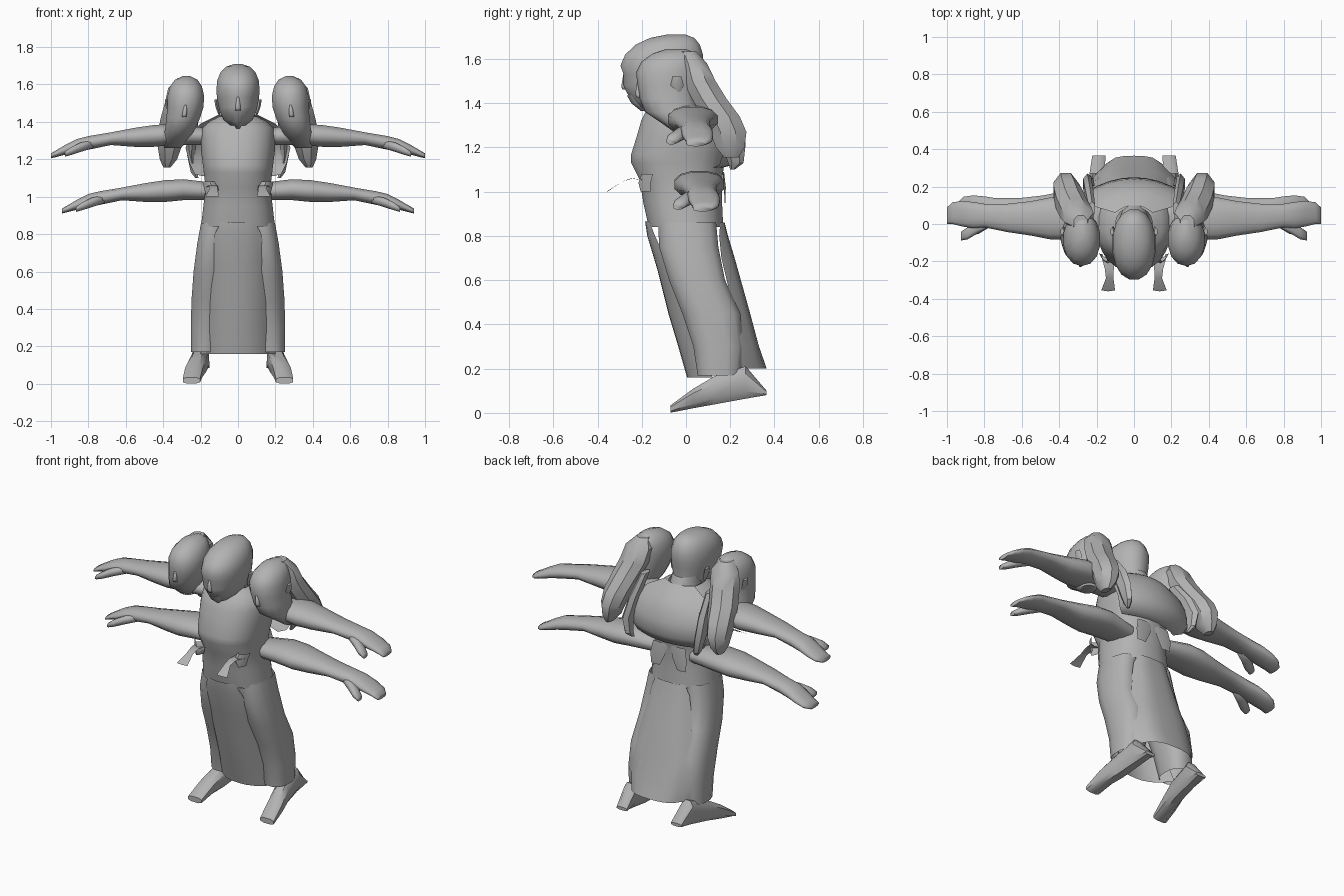
import bpy, bmesh, math

GREY = bpy.data.materials.new("plain grey")
GREY.diffuse_color = (0.45, 0.45, 0.45, 1)


def finish(name, bm, angle=50):
    bmesh.ops.recalc_face_normals(bm, faces=bm.faces)
    me = bpy.data.meshes.new(name)
    bm.to_mesh(me)
    bm.free()
    me.materials.append(GREY)
    for p in me.polygons:
        p.use_smooth = True
    me.set_sharp_from_angle(angle=math.radians(angle))
    ob = bpy.data.objects.new(name, me)
    bpy.context.collection.objects.link(ob)
    return ob


def loft(name, rings, axis, n=12, square=1.0, angle=50, caps=True):
    """Rings are (position along axis, min u, max u, min v, max v)."""
    bm = bmesh.new()
    loops = []
    for p, u0, u1, v0, v1 in rings:
        loop = []
        for i in range(n):
            a = 2 * math.pi * (i + 0.5) / n
            c, s = math.cos(a), math.sin(a)
            u = (u0 + u1) / 2 + (u1 - u0) / 2 * math.copysign(abs(c) ** square, c)
            v = (v0 + v1) / 2 + (v1 - v0) / 2 * math.copysign(abs(s) ** square, s)
            co = {"X": (p, u, v), "Y": (u, p, v), "Z": (u, v, p)}[axis]
            loop.append(bm.verts.new(co))
        loops.append(loop)
    for a, b in zip(loops, loops[1:]):
        for i in range(n):
            j = (i + 1) % n
            bm.faces.new((a[i], a[j], b[j], b[i]))
    if caps:
        bm.faces.new(loops[0])
        bm.faces.new(loops[-1])
    return finish(name, bm, angle)


def upright(name, rows, **kw):
    """Rows are (z, front y, back y, centre x, half width)."""
    return loft(name, [(z, x - w, x + w, f, b) for z, f, b, x, w in rows], "Z", **kw)


def sheet(name, rows, cols=8, power=2):
    """Curved cloth: rows are (z, middle y, edge y, centre x, half width)."""
    bm = bmesh.new()
    grid = []
    for z, ym, ye, x, w in rows:
        ts = [2 * i / cols - 1 for i in range(cols + 1)]
        grid.append([bm.verts.new((x + w * t, ym + (ye - ym) * abs(t) ** power, z)) for t in ts])
    for a, b in zip(grid, grid[1:]):
        for i in range(cols):
            bm.faces.new((a[i], a[i + 1], b[i + 1], b[i]))
    return finish(name, bm)


def mirrored(ob):
    """Copy a part to the other side of x = 0."""
    me = ob.data.copy()
    for v in me.vertices:
        v.co.x *= -1
    me.flip_normals()
    twin = bpy.data.objects.new(ob.name + "_mirrored", me)
    bpy.context.collection.objects.link(twin)


# torso and neck
upright("torso", [
    (1.43, -.12, .09, 0, .10), (1.405, -.15, .14, 0, .15), (1.37, -.18, .18, 0, .19),
    (1.32, -.205, .205, 0, .20), (1.25, -.225, .21, 0, .20), (1.17, -.25, .19, 0, .19),
    (1.13, -.25, .175, 0, .185), (1.05, -.21, .165, 0, .175), (.95, -.195, .165, 0, .187),
    (.84, -.17, .17, 0, .20)], n=20, square=.85, angle=60, caps=False)
upright("neck", [(1.42, -.13, .11, 0, .085), (1.48, -.10, .08, 0, .08)], caps=False)

# mantle over the upper back
sheet("mantle", [(1.44, .10, .06, 0, .10), (1.39, .17, .09, 0, .20), (1.33, .215, .12, 0, .26),
                 (1.26, .24, .15, 0, .28), (1.18, .25, .17, 0, .26), (1.12, .21, .15, 0, .23),
                 (1.11, .17, .12, 0, .19)])

# front and back robe panels
sheet("front_panel", [(.865, -.185, -.165, 0, .09), (.80, -.175, -.14, 0, .125),
                      (.65, -.13, -.07, 0, .155), (.45, -.08, .02, 0, .18),
                      (.30, -.035, .07, 0, .185), (.16, .005, .12, 0, .20)], power=2.5)
sheet("back_panel", [(.86, .175, .155, 0, .10), (.80, .19, .15, 0, .13), (.70, .22, .16, 0, .15),
                     (.45, .29, .22, 0, .205), (.30, .33, .25, 0, .22),
                     (.20, .365, .25, 0, .20)], power=3.5)

# middle head
upright("middle_head", [
    (1.38, -.21, -.04, 0, .045), (1.41, -.245, .05, 0, .078), (1.45, -.272, .07, 0, .098),
    (1.48, -.285, .07, 0, .105), (1.53, -.285, .075, 0, .115), (1.57, -.30, .08, 0, .117),
    (1.62, -.278, .08, 0, .114), (1.665, -.23, .065, 0, .095), (1.695, -.165, .04, 0, .065),
    (1.71, -.09, 0, 0, .02)], n=16, square=.93, angle=80)
upright("middle_nose", [(1.462, -.288, -.26, 0, .016), (1.475, -.294, -.26, 0, .015),
                        (1.54, -.283, -.26, 0, .01)], n=8, angle=89)
upright("beard", [(1.365, -.205, -.175, 0, .01), (1.40, -.25, -.17, 0, .035),
                  (1.435, -.27, -.2, 0, .045)], n=8)

paired = []
EAR = [(1.44, -.05, -.03, .100, .006), (1.48, -.07, -.01, .112, .010), (1.52, -.06, -.02, .118, .010)]
paired.append(upright("middle_ear", EAR, n=6))
paired.append(upright("side_ear", [(z, f, b, x + .265, w) for z, f, b, x, w in EAR], n=6))

# side head with neck leaning outward, and hanging hair
paired.append(upright("side_head", [
    (1.26, -.04, .06, .35, .045), (1.31, -.11, .06, .33, .07), (1.36, -.185, .05, .31, .082),
    (1.42, -.21, .05, .293, .092), (1.48, -.22, .05, .281, .099), (1.54, -.225, .06, .279, .10),
    (1.59, -.20, .06, .278, .087), (1.625, -.15, .045, .277, .062),
    (1.645, -.09, 0, .275, .02)], n=14, square=.93, angle=80))
paired.append(upright("side_nose", [(1.425, -.225, -.19, .287, .014), (1.44, -.231, -.19, .286, .013),
                                    (1.49, -.224, -.19, .281, .009)], n=8, angle=89))
paired.append(upright("side_hair", [
    (1.635, -.04, .05, .285, .04), (1.58, -.03, .10, .295, .085), (1.50, -.02, .14, .31, .088),
    (1.42, .02, .19, .335, .085), (1.34, .07, .25, .355, .08), (1.27, .10, .28, .365, .07),
    (1.20, .13, .27, .372, .05), (1.155, .17, .24, .38, .02)], n=8, angle=35))
paired.append(upright("inner_lock", [
    (1.45, .04, .12, .225, .02), (1.33, .10, .22, .24, .025), (1.22, .16, .27, .25, .025),
    (1.13, .19, .26, .235, .02), (1.10, .20, .22, .22, .01)], n=6, angle=35))

# two arms per side, each with a thumb
ARM = [(.18, -.06, .11, 1.275, 1.37), (.35, -.085, .145, 1.275, 1.39), (.45, -.085, .145, 1.265, 1.385),
       (.55, -.065, .125, 1.265, 1.37), (.68, -.045, .11, 1.275, 1.345), (.80, -.02, .11, 1.25, 1.325),
       (.86, -.025, .12, 1.24, 1.31), (.92, -.015, .125, 1.225, 1.28), (.97, -.002, .118, 1.212, 1.25),
       (1.0, .0, .09, 1.205, 1.232)]
THUMB = [(.77, -.015, .05, 1.26, 1.305), (.84, -.055, .02, 1.238, 1.292),
         (.89, -.085, -.015, 1.222, 1.268), (.925, -.09, -.04, 1.213, 1.243)]
for label, dx, dy, dz in (("upper", 0, 0, 0), ("lower", -.06, .03, -.295)):
    for part, rows, n in (("arm", ARM, 12), ("thumb", THUMB, 8)):
        moved = [(x + dx, a + dy, b + dy, c + dz, d + dz) for x, a, b, c, d in rows]
        paired.append(loft(label + "_" + part, moved, "X", n=n, square=.88, angle=75))

# trouser leg and foot
paired.append(upright("leg", [
    (.86, -.13, .14, .115, .085), (.75, -.125, .15, .135, .085), (.60, -.08, .18, .148, .092),
    (.45, -.02, .25, .155, .096), (.30, .03, .265, .165, .09), (.17, .05, .25, .178, .075)],
    n=12, square=.8, caps=False))
paired.append(loft("foot", [
    (-.07, .20, .298, .0, .035), (.03, .185, .285, .018, .11), (.13, .165, .26, .035, .17),
    (.27, .155, .24, .06, .215), (.365, .15, .225, .08, .10)], "Y", n=8, square=.7, angle=40))

# sash end flaring out in front
paired.append(sheet("sash_end", [(1.05, -.18, -.17, .14, .035), (1.06, -.25, -.24, .132, .024),
                                 (1.045, -.29, -.29, .13, .02), (1.0, -.36, -.355, .138, .037)], cols=2))
# loose cuff flap at the lower arm root, and sash flap behind the waist
paired.append(sheet("cuff_flap", [(1.08, -.20, -.15, .15, .04), (1.04, -.215, -.16, .135, .045),
                                  (1.0, -.205, -.16, .145, .025)], cols=4))
paired.append(sheet("back_sash_flap", [(1.09, .172, .165, .06, .05), (1.02, .18, .172, .075, .05),
                                       (.95, .178, .174, .09, .03)], cols=2))

for ob in paired:
    mirrored(ob)
